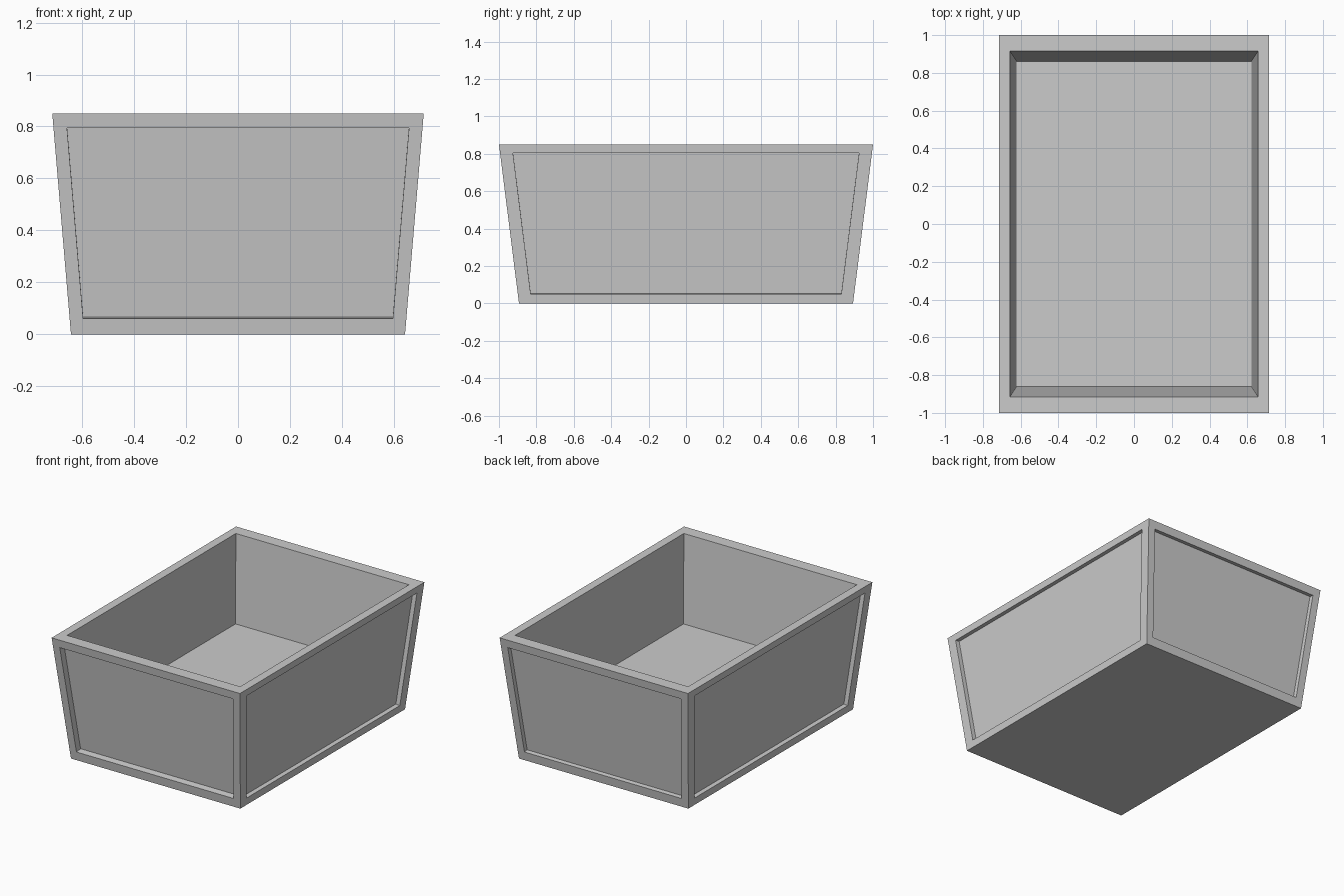
import bpy, bmesh
from mathutils import Vector

cube = bpy.data.objects.get("Cube")
if cube:
    bpy.data.objects.remove(cube, do_unlink=True)

HEIGHT = 0.85
FLOOR = 0.26

grey = bpy.data.materials.new("light_grey")
grey.use_nodes = True
colour = (0.6, 0.6, 0.6, 1)
grey.diffuse_color = colour
grey.node_tree.nodes["Principled BSDF"].inputs["Base Color"].default_value = colour

bm = bmesh.new()


def ring(points):
    return [bm.verts.new(p) for p in points]


def rectangle(hx, hy, z):
    return ring([(-hx, -hy, z), (hx, -hy, z), (hx, hy, z), (-hx, hy, z)])


def bridge(a, b):
    for i in range(4):
        j = (i + 1) % 4
        bm.faces.new((a[i], a[j], b[j], b[i]))


# Tapered outside, rim and hollow inside
base = rectangle(0.643, 0.893, 0)
top = rectangle(0.715, 1.0, HEIGHT)
inner_top = rectangle(0.657, 0.915, HEIGHT)
inner_floor = rectangle(0.621, 0.86, FLOOR)
bm.faces.new(base[::-1])
bridge(top, inner_top)
bridge(inner_top, inner_floor)
bm.faces.new(inner_floor)


# Framed wall with a sunken panel; margins are side, bottom, top
def framed_wall(i, side, low, high, depth):
    j = (i + 1) % 4
    a, b, c, d = (v.co for v in (base[i], base[j], top[j], top[i]))
    along = (b - a).normalized()
    inward = -(b - a).cross(d - a).normalized()

    def row(z):
        t = z / HEIGHT
        return a.lerp(d, t) + along * side, b.lerp(c, t) - along * side

    p, q = row(low)
    s, r = row(HEIGHT - high)
    opening = [p, q, r, s]
    frame = ring(opening)
    panel = ring([v + inward * depth for v in opening])
    bridge([base[i], base[j], top[j], top[i]], frame)
    bridge(frame, panel)
    bm.faces.new(panel)


framed_wall(0, 0.052, 0.06, 0.055, 0.045)   # front
framed_wall(2, 0.052, 0.06, 0.055, 0.03)    # back
for wall in (1, 3):                         # left and right
    framed_wall(wall, 0.069, 0.05, 0.047, 0.03)

bmesh.ops.recalc_face_normals(bm, faces=bm.faces)
mesh = bpy.data.meshes.new("tapered_bin")
bm.to_mesh(mesh)
bm.free()
mesh.materials.append(grey)
bin_object = bpy.data.objects.new("tapered_bin", mesh)
bpy.context.collection.objects.link(bin_object)
